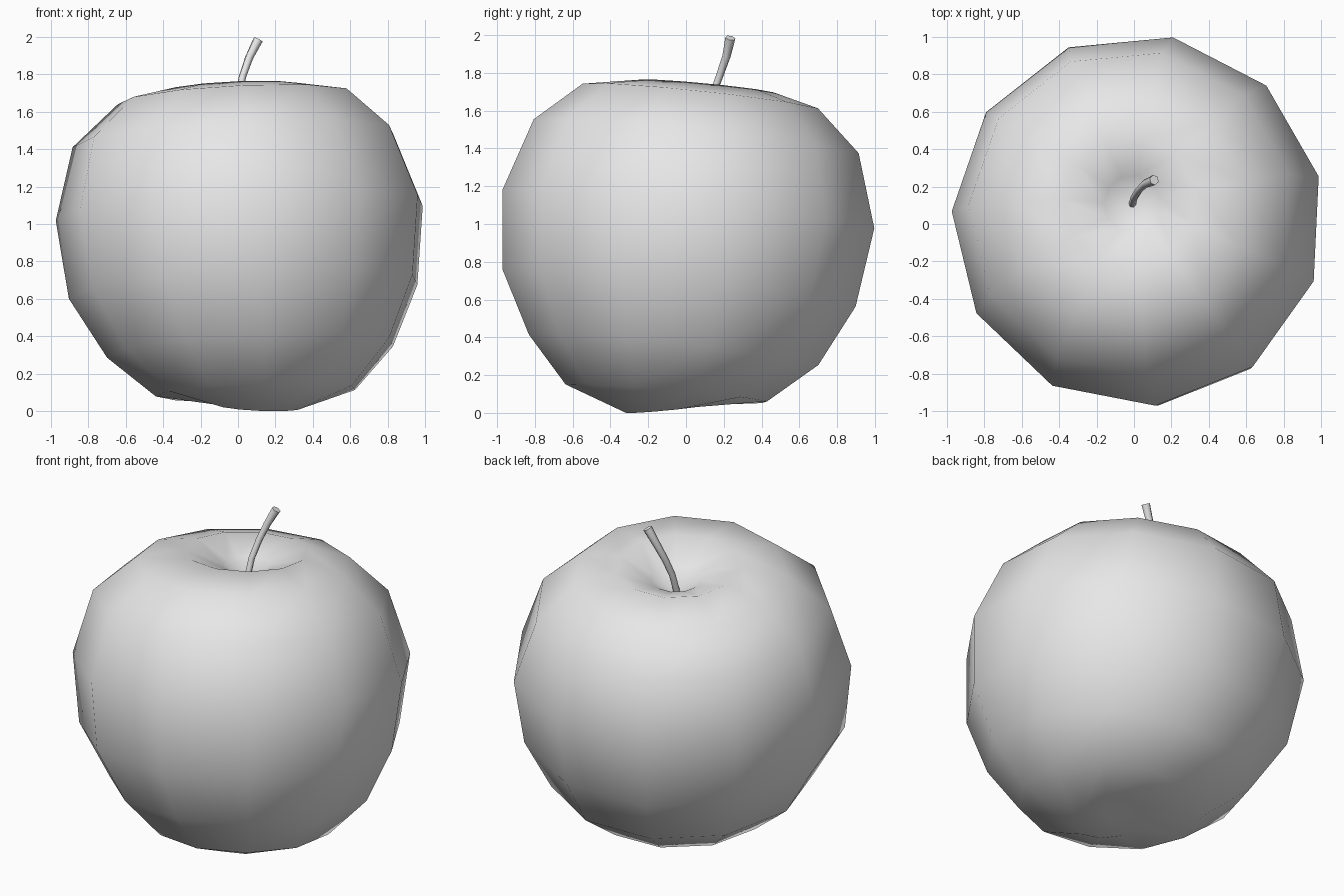
import bpy, bmesh, math
from mathutils import Vector

cube = bpy.data.objects.get("Cube")
if cube:
    bpy.data.objects.remove(cube, do_unlink=True)

grey = bpy.data.materials.new("plain_grey")
grey.use_nodes = True
colour = (0.8, 0.8, 0.8, 1)
grey.diffuse_color = colour
grey.node_tree.nodes["Principled BSDF"].inputs["Base Color"].default_value = colour

SIDES = 11
START = math.radians(13.6)


def add_ring(bm, radius, cx, cy, z, tilt):
    """One tilted ring of the fruit."""
    ring = []
    for i in range(SIDES):
        a = START + math.tau * i / SIDES
        dx, dy = radius * math.cos(a), radius * math.sin(a)
        ring.append(bm.verts.new((cx + dx, cy + dy, z + tilt * (0.05 * dx - 0.107 * dy))))
    return ring


# Fruit body: leaning rings from the base, over the shoulder, into the dimple
profile = [
    (0.22, 0.11, -0.10, 0.03, -0.9),
    (0.54, 0.10, -0.10, 0.11, 0.8),
    (0.775, 0.075, -0.06, 0.335, 1),
    (0.945, 0.04, -0.03, 0.66, 1),
    (0.995, 0.02, 0.02, 1.08, 1),
    (0.87, -0.015, 0.06, 1.465, 1),
    (0.63, -0.015, 0.08, 1.68, 1),
    (0.36, -0.02, 0.11, 1.735, 0.9),
    (0.15, -0.01, 0.11, 1.65, 0.8),
]
bm = bmesh.new()
rings = [add_ring(bm, *row) for row in profile]
base = bm.verts.new((0.11, -0.10, 0.03))
dimple = bm.verts.new((-0.01, 0.11, 1.56))
for i in range(SIDES):
    j = (i + 1) % SIDES
    bm.faces.new((base, rings[0][j], rings[0][i]))
    for low, high in zip(rings, rings[1:]):
        bm.faces.new((low[i], low[j], high[j], high[i]))
    bm.faces.new((rings[-1][i], rings[-1][j], dimple))
floor = min(v.co.z for v in bm.verts)
bmesh.ops.translate(bm, vec=Vector((0, 0, -floor)), verts=bm.verts)
for f in bm.faces:
    f.smooth = True
bmesh.ops.recalc_face_normals(bm, faces=bm.faces)
mesh = bpy.data.meshes.new("fruit_body")
bm.to_mesh(mesh)
bm.free()
mesh.materials.append(grey)
bpy.context.collection.objects.link(bpy.data.objects.new("fruit_body", mesh))

# Stem: a bent six-sided tube, thicker at the tip
path = [(-0.01, 0.10, 1.54, 0.8), (0, 0.14, 1.68, 0.8), (0.025, 0.18, 1.79, 0.85),
        (0.06, 0.215, 1.89, 0.95), (0.108, 0.235, 1.985, 1.15)]
curve = bpy.data.curves.new("stem", "CURVE")
curve.dimensions = "3D"
curve.bevel_depth = 0.024
curve.bevel_resolution = 1
curve.use_fill_caps = True
spline = curve.splines.new("POLY")
spline.points.add(len(path) - 1)
for point, (x, y, z, radius) in zip(spline.points, path):
    point.co = (x, y, z, 1)
    point.radius = radius
curve.materials.append(grey)
stem = bpy.data.objects.new("stem", curve)
bpy.context.collection.objects.link(stem)
bpy.ops.object.select_all(action="DESELECT")
stem.select_set(True)
bpy.context.view_layer.objects.active = stem
bpy.ops.object.convert(target="MESH")
bpy.ops.object.shade_smooth_by_angle(angle=math.radians(65))
